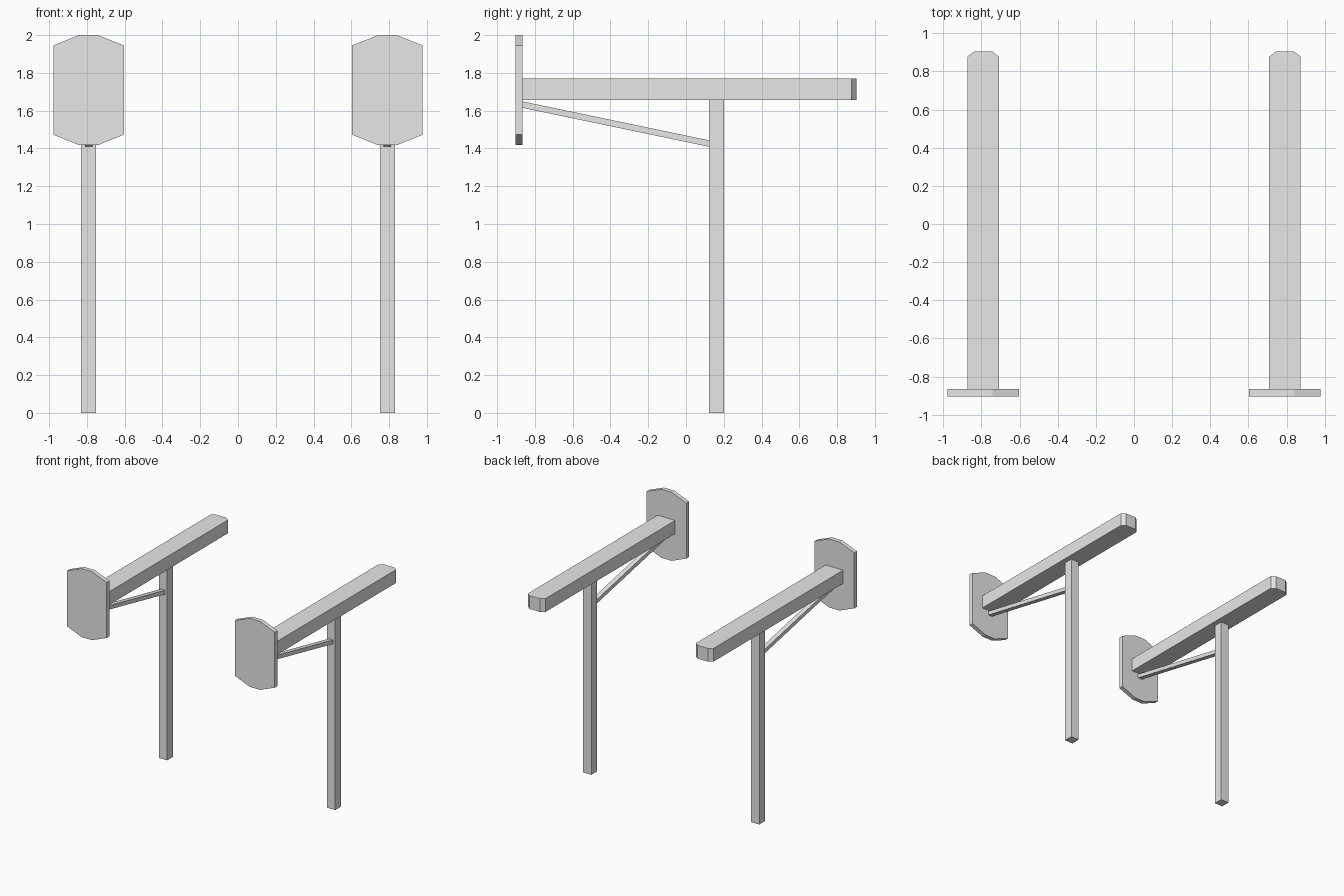
import bpy
from mathutils import Vector

cube = bpy.data.objects.get("Cube")
if cube:
    bpy.data.objects.remove(cube, do_unlink=True)

grey = bpy.data.materials.new("light_grey")
grey.use_nodes = True
grey.diffuse_color = (0.8, 0.8, 0.8, 1)
grey.node_tree.nodes["Principled BSDF"].inputs["Base Color"].default_value = (0.8, 0.8, 0.8, 1)


def prism(name, outline, depth):
    """Extrude a closed 3D outline along the depth vector."""
    n = len(outline)
    base = [Vector(p) for p in outline]
    verts = base + [p + Vector(depth) for p in base]
    faces = [tuple(reversed(range(n))), tuple(range(n, 2 * n))]
    faces += [(i, (i + 1) % n, (i + 1) % n + n, i + n) for i in range(n)]
    mesh = bpy.data.meshes.new(name)
    mesh.from_pydata(verts, [], faces)
    mesh.materials.append(grey)
    obj = bpy.data.objects.new(name, mesh)
    bpy.context.collection.objects.link(obj)
    return obj


FRONT, PLATE_BACK, BACK = -0.903, -0.866, 0.903
POST_FRONT, POST_BACK = 0.122, 0.2
BEAM_LOW, BEAM_HIGH = 1.657, 1.77

for side, x in (("right", -0.791), ("left", 0.791)):
    # Upright post
    w = 0.039
    prism(side + "_post",
          [(x - w, POST_FRONT, 0), (x + w, POST_FRONT, 0),
           (x + w, POST_BACK, 0), (x - w, POST_BACK, 0)], (0, 0, BEAM_LOW))

    # Horizontal beam with clipped rear corners
    w, tip, clip = 0.083, 0.049, BACK - 0.026
    prism(side + "_beam",
          [(x - w, PLATE_BACK, BEAM_LOW), (x + w, PLATE_BACK, BEAM_LOW),
           (x + w, clip, BEAM_LOW), (x + tip, BACK, BEAM_LOW),
           (x - tip, BACK, BEAM_LOW), (x - w, clip, BEAM_LOW)],
          (0, 0, BEAM_HIGH - BEAM_LOW))

    # Eight-sided front plate
    w, tip = 0.187, 0.049
    half = [(tip, 1.417), (w, 1.473), (w, 1.945), (tip, 2.0)]
    ring = half + [(-a, z) for a, z in reversed(half)]
    prism(side + "_front_plate", [(x + a, FRONT, z) for a, z in ring],
          (0, PLATE_BACK - FRONT, 0))

    # Sloping brace from the post to the plate
    w = 0.02
    prism(side + "_brace",
          [(x - w, PLATE_BACK, 1.615), (x - w, POST_FRONT, 1.409),
           (x - w, POST_FRONT, 1.443), (x - w, PLATE_BACK, 1.649)], (2 * w, 0, 0))

# Make every shell face outward
import bmesh
for obj in bpy.context.collection.objects:
    if obj.type == "MESH":
        bm = bmesh.new()
        bm.from_mesh(obj.data)
        bmesh.ops.recalc_face_normals(bm, faces=bm.faces)
        bm.to_mesh(obj.data)
        bm.free()
